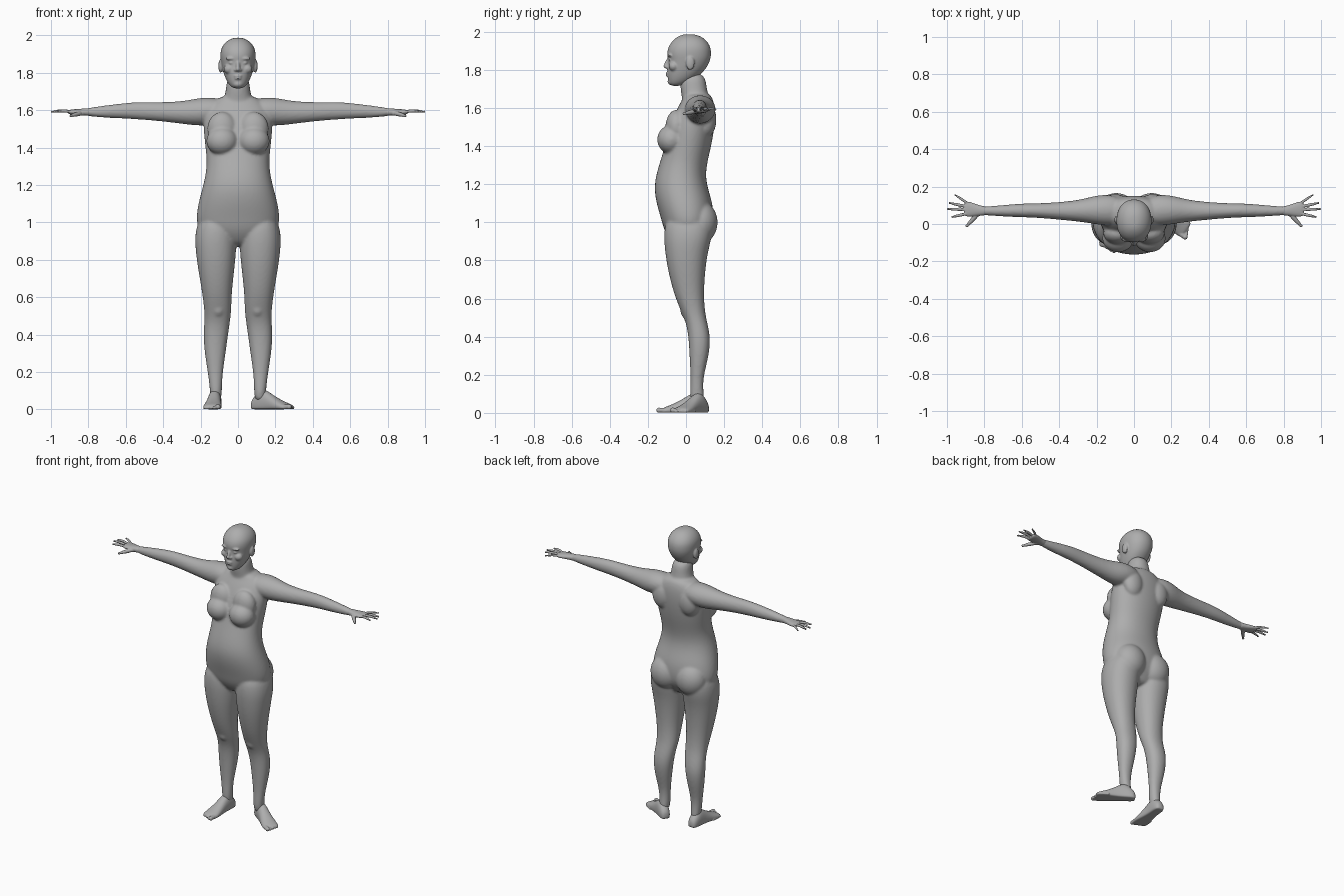
import bpy, bmesh, math
from mathutils import Vector, Matrix

cube = bpy.data.objects.get("Cube")
if cube:
    bpy.data.objects.remove(cube, do_unlink=True)

# One plain grey for the whole figure
grey = bpy.data.materials.new("matte_grey")
grey.use_nodes = True
grey.diffuse_color = (0.42, 0.42, 0.42, 1)
grey.node_tree.nodes["Principled BSDF"].inputs["Base Color"].default_value = grey.diffuse_color

SIDES = 16
GROW = 1.025          # makes up for the shrinkage of subdivision
SIDE_SIGNS = (("right", -1), ("left", 1))


def loft(bm, rings, power=0.92):
    """Skin a row of rounded rings, each given as centre, first and second radius vector."""
    rows = []
    for centre, u, v in rings:
        row = []
        for i in range(SIDES):
            angle = math.tau * i / SIDES
            c, s = math.cos(angle), math.sin(angle)
            c = math.copysign(abs(c) ** power, c) * GROW
            s = math.copysign(abs(s) ** power, s) * GROW
            row.append(bm.verts.new(centre + u * c + v * s))
        rows.append(row)
    for low, high in zip(rows, rows[1:]):
        for i in range(SIDES):
            j = (i + 1) % SIDES
            bm.faces.new((low[i], low[j], high[j], high[i]))
    bm.faces.new(rows[0])
    bm.faces.new(rows[-1])


def upright(bm, sections):
    """Loft upward from rows of height, x low, x high, y front, y back."""
    loft(bm, [(Vector(((a + b) / 2, (f + k) / 2, z)),
               Vector(((b - a) / 2, 0, 0)), Vector((0, (k - f) / 2, 0)))
              for z, a, b, f, k in sections])


def centred(bm, sections):
    upright(bm, [(z, -w, w, f, k) for z, w, f, k in sections])


def blob(bm, centre, radii):
    bmesh.ops.create_uvsphere(bm, u_segments=SIDES, v_segments=10, radius=GROW,
                              matrix=Matrix.Translation(centre) @ Matrix.Diagonal((*radii, 1)))


def blob_pair(bm, centre, radii):
    x, y, z = centre
    for _, s in SIDE_SIGNS:
        blob(bm, (s * x, y, z), radii)


def tube(bm, points, radii):
    """Tapered round limb through a few points, with rounded ends."""
    points = [Vector(p) for p in points]
    along = (points[-1] - points[0]).normalized()
    helper = Vector((1, 0, 0)) if abs(along.z) > 0.7 else Vector((0, 0, 1))
    u = along.cross(helper).normalized()
    v = along.cross(u)
    loft(bm, [(p, u * r, v * r) for p, r in zip(points, radii)], 1)
    for p, r in ((points[0], radii[0]), (points[-1], radii[-1])):
        blob(bm, p, (r, r, r))


def finish(bm, name, voxel, smoothing):
    """Fuse the overlapping masses into one smooth skin."""
    bmesh.ops.recalc_face_normals(bm, faces=bm.faces)
    mesh = bpy.data.meshes.new(name)
    bm.to_mesh(mesh)
    bm.free()
    mesh.materials.append(grey)
    mesh.polygons.foreach_set("use_smooth", [True] * len(mesh.polygons))
    ob = bpy.data.objects.new(name, mesh)
    bpy.context.collection.objects.link(ob)
    sub = ob.modifiers.new("round", "SUBSURF")
    sub.levels = sub.render_levels = 2
    fuse = ob.modifiers.new("fuse", "REMESH")
    fuse.mode = "VOXEL"
    fuse.voxel_size = voxel
    fuse.use_smooth_shade = True
    soft = ob.modifiers.new("soften", "SMOOTH")
    soft.factor = 0.5
    soft.iterations = smoothing
    return ob


# Torso and neck
body = bmesh.new()
centred(body, [
    (.87, .09, -.05, .08), (.91, .15, -.085, .10), (.96, .21, -.115, .135),
    (1.02, .224, -.13, .145), (1.1, .212, -.155, .14), (1.18, .19, -.167, .113),
    (1.25, .173, -.156, .102), (1.32, .165, -.135, .112), (1.4, .173, -.11, .132),
    (1.48, .182, -.095, .146), (1.55, .185, -.068, .152), (1.61, .17, -.04, .15),
    (1.65, .13, -.015, .14), (1.68, .08, -.01, .122)])
centred(body, [(1.58, .1, -.02, .13), (1.66, .078, -.02, .12),
               (1.7, .063, -.03, .108), (1.79, .06, -.03, .1)])

# Bust, upper chest, buttocks, shoulder blades and kneecaps
blob_pair(body, (.085, -.077, 1.435), (.085, .075, .075))
blob_pair(body, (.085, -.05, 1.5), (.08, .058, .09))
blob_pair(body, (.095, .075, 1.0), (.105, .092, .11))
blob_pair(body, (.1, .11, 1.54), (.07, .05, .09))
blob_pair(body, (.105, .012, .54), (.04, .043, .05))

# Legs and arms
leg = [
    (1.05, .03, .2, -.1, .13), (.94, .008, .232, -.117, .14), (.85, .01, .226, -.11, .115),
    (.75, .02, .213, -.095, .1), (.62, .035, .19, -.062, .092), (.52, .036, .178, -.02, .1),
    (.46, .045, .18, .005, .115), (.38, .056, .185, .015, .13), (.28, .07, .175, .02, .115),
    (.18, .084, .158, .025, .088), (.1, .086, .15, .02, .092), (.04, .09, .145, .03, .1)]
arm = [
    (.05, .07, 1.6, .07, .055), (.15, .075, 1.595, .085, .075), (.22, .075, 1.59, .073, .073),
    (.3, .07, 1.587, .056, .059), (.42, .07, 1.592, .045, .05), (.52, .072, 1.597, .038, .047),
    (.6, .073, 1.597, .037, .042), (.72, .07, 1.592, .029, .032), (.8, .07, 1.59, .023, .022),
    (.84, .073, 1.59, .02, .014)]
for _, s in SIDE_SIGNS:
    upright(body, [(z, s * a, s * b, f, k) for z, a, b, f, k in leg])
    loft(body, [(Vector((s * x, y, z)), Vector((0, ry, 0)), Vector((0, 0, rz)))
                for x, y, z, ry, rz in arm], 1)
finish(body, "body", 0.008, 5)

# Head: skull and jaw
head = bmesh.new()
centred(head, [
    (1.715, .025, -.08, -.03), (1.735, .048, -.092, .02), (1.77, .067, -.097, .07),
    (1.81, .08, -.098, .108), (1.852, .09, -.091, .127), (1.88, .094, -.1, .132),
    (1.92, .094, -.094, .13), (1.955, .076, -.07, .108), (1.978, .048, -.04, .076),
    (1.988, .018, -.01, .04)])

# Face and ears
tube(head, [(0, -.088, 1.866), (0, -.1, 1.84), (0, -.107, 1.82)], [.008, .01, .012])
blob_pair(head, (.011, -.097, 1.815), (.01, .012, .008))
blob_pair(head, (.035, -.08, 1.853), (.016, .012, .009))
blob_pair(head, (.036, -.083, 1.876), (.03, .014, .009))
blob_pair(head, (.047, -.064, 1.82), (.03, .027, .026))
blob_pair(head, (.093, .022, 1.836), (.012, .023, .036))
blob(head, (0, -.092, 1.783), (.023, .015, .006))
blob(head, (0, -.091, 1.77), (.02, .015, .007))
blob(head, (0, -.075, 1.74), (.028, .022, .02))
finish(head, "head", 0.005, 3)

# Hands: palm, thumb and four spread fingers
palm = [(.78, .07, .023, .022), (.82, .071, .026, .019), (.86, .077, .036, .016),
        (.89, .08, .041, .014), (.91, .08, .036, .01)]
fingers = [((.885, .108), (.955, .155), .008), ((.9, .094), (.985, .112), .009),
           ((.905, .077), (.995, .08), .009), ((.898, .054), (.972, .038), .009)]
for side, s in SIDE_SIGNS:
    hand = bmesh.new()
    loft(hand, [(Vector((s * x, y, 1.59)), Vector((0, ry, 0)), Vector((0, 0, rz)))
                for x, y, ry, rz in palm])
    for (bx, by), (tx, ty), r in fingers:
        tube(hand, [(s * bx, by, 1.592), (s * (bx + tx) / 2, (by + ty) / 2, 1.598),
                    (s * tx, ty, 1.592)], [r, r * 0.9, r * 0.7])
    tube(hand, [(s * .835, .055, 1.585), (s * .868, .018, 1.577), (s * .893, -.01, 1.57)],
         [.015, .011, .008])
    finish(hand, side + "_hand", 0.0035, 2)

# Feet: the left one turned well outward, the right one almost straight
sole = [(0, .022, .045), (.025, .034, .075), (.065, .036, .112), (.105, .037, .095),
        (.15, .042, .066), (.2, .05, .042), (.235, .049, .03), (.252, .043, .02)]
stance = {"left": (Vector((.075, .105, 0)), 56), "right": (Vector((-.118, .122, 0)), 5)}
for side, s in SIDE_SIGNS:
    heel, turn = stance[side]
    a = math.radians(turn)
    forward = Vector((s * math.sin(a), -math.cos(a), 0))
    outward = Vector((s * math.cos(a), math.sin(a), 0))
    foot = bmesh.new()
    loft(foot, [(heel + forward * t + Vector((0, 0, top * .35)), outward * w,
                 Vector((0, 0, top * .65))) for t, w, top in sole])
    for i in range(5):
        r = .014 if i == 0 else .0105 - .0006 * i
        base = heel + outward * (-.034 + .019 * i) + Vector((0, 0, r))
        reach = .262 - .003 * i * i
        tube(foot, [base + forward * (reach - .04), base + forward * (reach - .02),
                    base + forward * reach], [r, r * 0.9, r])
    for v in foot.verts:
        v.co.z = max(v.co.z, 0.001)
    finish(foot, side + "_foot", 0.0045, 2)
